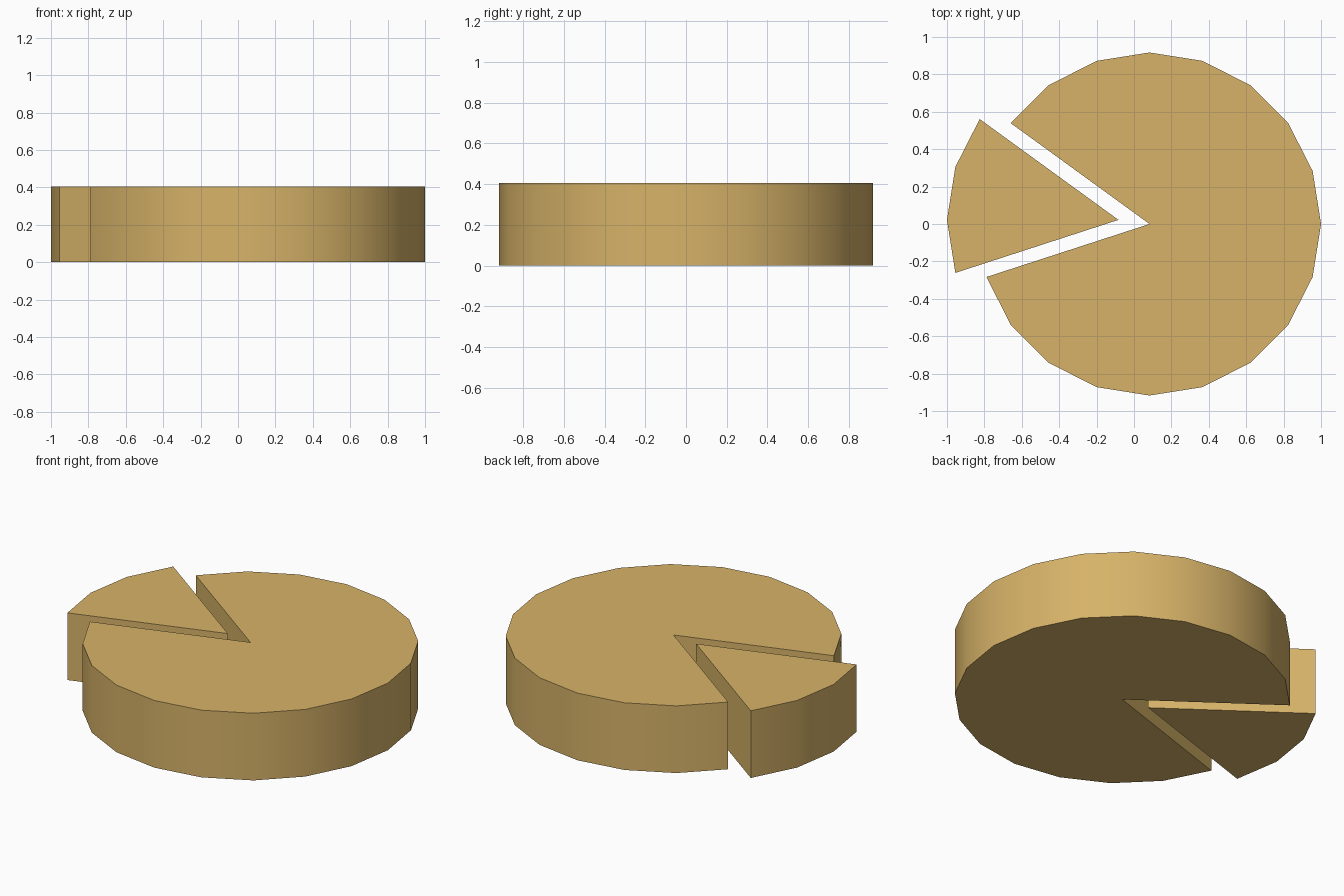
import bpy
import bmesh
import math

if "Cube" in bpy.data.objects:
    bpy.data.objects.remove(bpy.data.objects["Cube"])

SIDES, RADIUS, HEIGHT = 20, 0.917, 0.405
STEP = math.tau / SIDES
CUT_START, CUT_END = 8, 11      # rim points bounding the slice

mat = bpy.data.materials.new("golden tan")
mat.diffuse_color = (0.68, 0.45, 0.14, 1.0)
mat.use_nodes = True
mat.node_tree.nodes["Principled BSDF"].inputs["Base Color"].default_value = mat.diffuse_color


def sector(name, cx, cy, first, last):
    """Extruded pie sector from rim point first to last, with its tip at (cx, cy)."""
    bm = bmesh.new()
    outline = [(cx, cy)] + [(cx + RADIUS * math.cos(i * STEP),
                             cy + RADIUS * math.sin(i * STEP))
                            for i in range(first, last + 1)]
    base = bm.faces.new([bm.verts.new((x, y, 0)) for x, y in outline])
    ext = bmesh.ops.extrude_face_region(bm, geom=[base], use_keep_orig=True)
    top = [v for v in ext["geom"] if isinstance(v, bmesh.types.BMVert)]
    bmesh.ops.translate(bm, verts=top, vec=(0, 0, HEIGHT))
    bmesh.ops.recalc_face_normals(bm, faces=bm.faces)
    # smooth rim, sharp caps and cuts
    for f in bm.faces:
        f.smooth = True
    for e in bm.edges:
        e.smooth = e.calc_face_angle(math.pi) < math.radians(30)
    mesh = bpy.data.meshes.new(name)
    bm.to_mesh(mesh)
    bm.free()
    mesh.materials.append(mat)
    obj = bpy.data.objects.new(name, mesh)
    bpy.context.collection.objects.link(obj)
    return obj


# Main disc with the slice missing
sector("pie_body", 0.083, 0.0, CUT_END, CUT_START + SIDES)
# Slice pulled outwards
sector("pie_slice", -0.083, 0.022, CUT_START, CUT_END)
